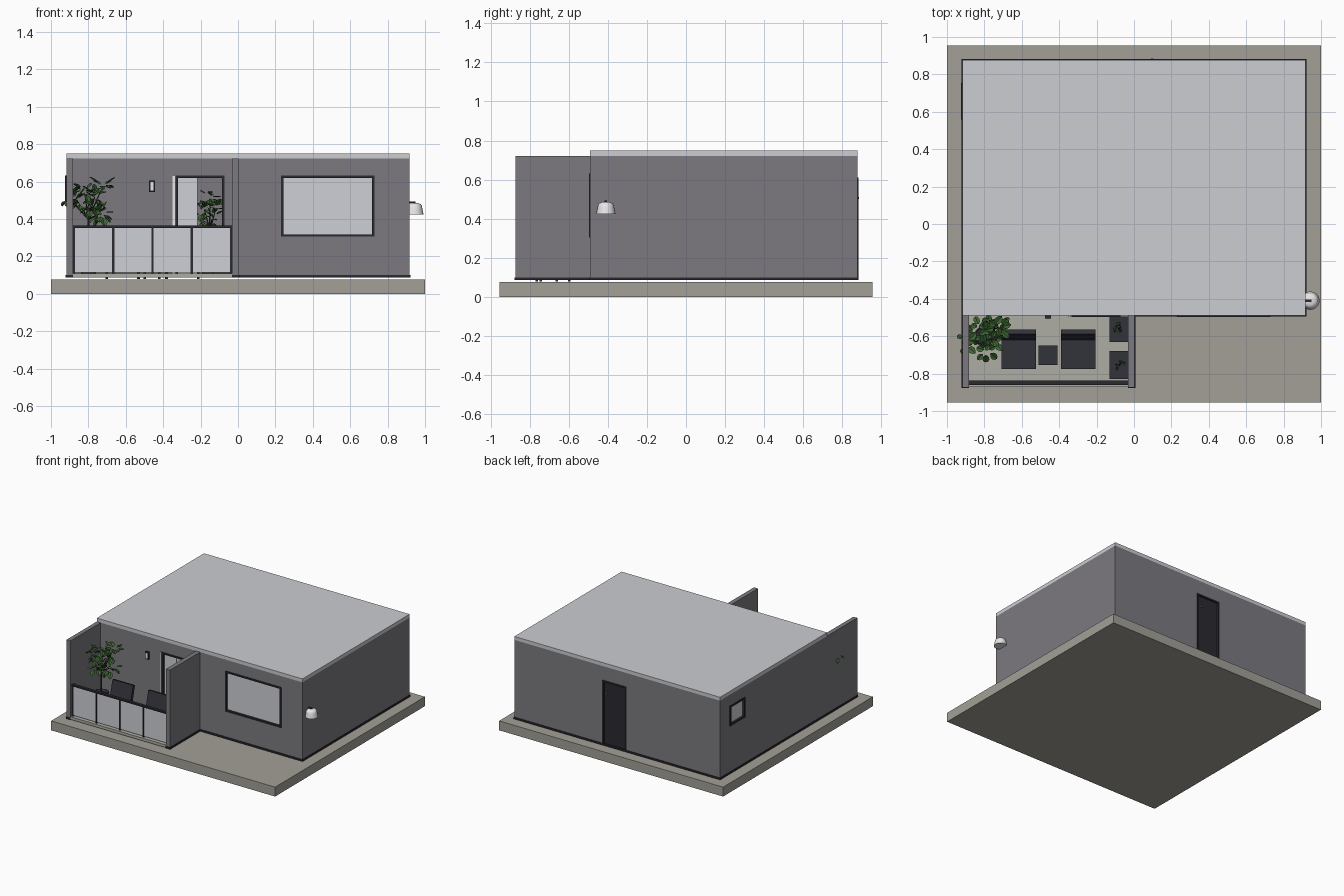
import bpy, bmesh, math, random
from mathutils import Vector, Matrix

if "Cube" in bpy.data.objects:
    bpy.data.objects.remove(bpy.data.objects["Cube"])

random.seed(4)

def mat(name, r, g, b):
    m = bpy.data.materials.new(name)
    m.diffuse_color = (r, g, b, 1)
    m.use_nodes = True
    m.node_tree.nodes["Principled BSDF"].inputs["Base Color"].default_value = m.diffuse_color
    return m

WALL = mat("wall_grey", .20, .195, .215)
ROOF = mat("roof_pale_grey", .60, .61, .64)
SLAB = mat("slab_stone", .36, .35, .31)
TILE = mat("balcony_tile", .42, .42, .37)
DARK = mat("dark_trim", .023, .023, .030)
FABRIC = mat("dark_fabric", .032, .032, .043)
GLASS = mat("pale_glass", .62, .63, .67)
WHITE = mat("lamp_white", .80, .80, .80)
LEAF = mat("leaf_green", .045, .13, .030)
BARK = mat("bark", .035, .028, .022)

def finish(name, bm, material):
    me = bpy.data.meshes.new(name)
    bm.to_mesh(me)
    bm.free()
    me.materials.append(material)
    ob = bpy.data.objects.new(name, me)
    bpy.context.collection.objects.link(ob)
    return ob

def boxes(name, material, *items):
    """One object from boxes given as (x0, x1, y0, y1, z0, z1)."""
    bm = bmesh.new()
    for x0, x1, y0, y1, z0, z1 in items:
        m = (Matrix.Translation(((x0 + x1) / 2, (y0 + y1) / 2, (z0 + z1) / 2))
             @ Matrix.Diagonal((x1 - x0, y1 - y0, z1 - z0, 1)))
        bmesh.ops.create_cube(bm, size=1, matrix=m)
    return finish(name, bm, material)

def oriented(axis, a0, a1, c0, c1, z0, z1):
    """Box running along x or along y."""
    return (a0, a1, c0, c1, z0, z1) if axis == "x" else (c0, c1, a0, a1, z0, z1)

Z0, Z1, T = .086, .722, .035        # wall bottom, wall top, thickness
X, YF, YB = .918, -.49, .878        # house outline

def wall(name, axis, a0, a1, c0, c1, openings=()):
    parts, a = [], a0
    for lo, hi, zl, zh in openings:
        parts.append(oriented(axis, a, lo, c0, c1, Z0, Z1))
        parts.append(oriented(axis, lo, hi, c0, c1, zh, Z1))
        if zl > Z0:
            parts.append(oriented(axis, lo, hi, c0, c1, Z0, zl))
        a = hi
    parts.append(oriented(axis, a, a1, c0, c1, Z0, Z1))
    boxes(name, WALL, *parts)

def frame(name, axis, lo, hi, zl, zh, c0, c1, w=.013):
    boxes(name, DARK,
          oriented(axis, lo, lo + w, c0, c1, zl, zh),
          oriented(axis, hi - w, hi, c0, c1, zl, zh),
          oriented(axis, lo + w, hi - w, c0, c1, zh - w, zh),
          oriented(axis, lo + w, hi - w, c0, c1, zl, zl + w))

# ground slab and roof
boxes("ground_slab", SLAB, (-1, 1, -.955, .955, 0, .076))
boxes("roof", ROOF, (-X, X, YF, YB, Z1, .75))

# house walls with openings
GLASS_DOOR = (-.335, -.072, Z0, .632)
BIG_WINDOW = (.23, .73, .305, .632)
SIDE_WINDOW = (.56, .755, .47, .632)
BACK_DOOR = (-.085, .13, Z0, .61)
wall("front_wall", "x", -X, X, YF, YF + T, (GLASS_DOOR, BIG_WINDOW))
wall("back_wall", "x", -X, X, YB - T, YB, (BACK_DOOR,))
wall("left_wall", "y", YF + T, YB - T, -X, -X + T, (SIDE_WINDOW,))
wall("right_wall", "y", YF + T, YB - T, X - T, X)
wall("balcony_left_wall", "y", -.873, YF, -X, -X + T)
wall("balcony_right_wall", "y", -.873, YF, -.032, .004)

# skirting strips just proud of the walls
S, ZS = .005, .1
boxes("skirting", DARK,
      (.004, X + S, YF - S, YF, Z0, ZS),
      (X, X + S, YF, YB + S, Z0, ZS),
      (-X - S, BACK_DOOR[0], YB, YB + S, Z0, ZS),
      (BACK_DOOR[1], X, YB, YB + S, Z0, ZS),
      (-X - S, -X, -.873, YB, Z0, ZS),
      (-.032, .004 + S, -.873 - S, -.873, Z0, ZS),
      (.004, .004 + S, -.873, YF - S, Z0, ZS),
      (-X - S, -X + T, -.873 - S, -.873, Z0, ZS))

# windows
frame("big_window_frame", "x", *BIG_WINDOW, YF - .006, YF + T)
boxes("big_window_glass", GLASS, (.24, .72, YF + .012, YF + .018, .315, .622))
frame("side_window_frame", "y", *SIDE_WINDOW, -X - .006, -X + T)
boxes("side_window_glass", GLASS, (-X + .012, -X + .018, .57, .745, .48, .622))

# balcony sliding door: frame, one closed pane, open half
frame("glass_door_frame", "x", *GLASS_DOOR, YF - .006, YF + T)
boxes("glass_door_pane", GLASS, (-.323, -.216, YF + .012, YF + .018, .1, .62))
boxes("door_side_strip", WHITE, (-.35, -.337, YF - .008, YF, .1, .63))

# back door with handle
frame("back_door_frame", "x", *BACK_DOOR, YB - T, YB + .005)
boxes("back_door_leaf", DARK, (-.073, .118, YB - .025, YB - .008, .098, .598))
boxes("back_door_handle", WALL, (.09, .105, YB - .008, YB + .008, .5, .512))

# balcony floor and glass railing
boxes("balcony_floor", TILE, (-X + T, -.032, -.872, YF, Z0, .108))
posts = [-.883 + i * (.851 - .012) / 4 for i in range(5)]
boxes("railing_frame", DARK,
      (-.883, -.032, -.862, -.838, .352, .364),
      *[(x, x + .012, -.857, -.843, .108, .352) for x in posts])
boxes("railing_glass", GLASS,
      *[(x + .012, x + .012 + .198, -.853, -.847, .115, .352) for x in posts[:4]])

# lounge chairs
for i, x in enumerate((-.617, -.297)):
    w, n = .092, ("left", "right")[i]
    boxes(n + "_chair_seat", FABRIC, (x - w, x + w, -.775, -.59, .18, .22))
    boxes(n + "_chair_legs", DARK,
          *[(lx, lx + .014, ly, ly + .014, .078, .18)
            for lx in (x - w, x + w - .014) for ly in (-.77, -.604)])
    back = boxes(n + "_chair_back", FABRIC, (-w, w, -.013, .013, 0, .15))
    back.location = (x, -.612, .20)
    back.rotation_euler = (-.24, 0, 0)

# side table
boxes("side_table", FABRIC, (-.51, -.41, -.755, -.65, .19, .205),
      *[(x, x + .012, y, y + .012, .078, .19) for x in (-.505, -.427) for y in (-.75, -.667)])

# planter boxes
boxes("planters", FABRIC, (-.13, -.033, -.63, -.495, .108, .25),
      (-.13, -.033, -.83, -.68, .108, .25))

# balcony sconce
boxes("sconce_body", DARK, (-.475, -.445, YF - .016, YF, .545, .605))
boxes("sconce_light", WHITE, (-.468, -.452, YF - .019, YF - .016, .553, .597))

def lathe(name, material, loc, profile, n=24):
    bm = bmesh.new()
    rings = [[bm.verts.new((loc[0] + r * math.cos(2 * math.pi * k / n),
                            loc[1] + r * math.sin(2 * math.pi * k / n), loc[2] + z))
              for k in range(n)] for r, z in profile]
    for a, b in zip(rings, rings[1:]):
        for k in range(n):
            bm.faces.new((a[k], a[(k + 1) % n], b[(k + 1) % n], b[k]))
    bm.faces.new(rings[0][::-1])
    bm.faces.new(rings[-1])
    for f in bm.faces:
        f.smooth = len(f.verts) == 4
    return finish(name, bm, material)

# outdoor wall lamp on the right side
lathe("wall_lamp_shade", WHITE, (.943, -.41, .425),
      [(.049, 0), (.043, .03), (.040, .045), (.034, .054), (.022, .059), (.006, .061)])
boxes("wall_lamp_arm", DARK, (X, .95, -.416, -.404, .484, .492))

def leaf(bm, pos, direction, size):
    """Pointed oval leaf folded along its midrib."""
    d = direction.normalized()
    side = d.cross(Vector((0, 0, 1)))
    side = side.normalized() if side.length > .01 else Vector((1, 0, 0))
    up = side.cross(d)
    rib = [bm.verts.new(pos + d * size * t) for t in (0, .5, 1)]
    for s in (1, -1):
        edge = [bm.verts.new(pos + d * size * t + (side * s * w + up * .1) * size)
                for t, w in ((.2, .27), (.55, .34), (.85, .2))]
        bm.faces.new((rib[0], edge[0], edge[1], rib[1]))
        bm.faces.new((rib[1], edge[1], edge[2], rib[2]))

def plant(name, root, fork, tips, count, spread, size):
    bm = bmesh.new()
    for tip in map(Vector, tips):
        for _ in range(count):
            off = Vector([random.uniform(-1, 1) for _ in range(3)])
            leaf(bm, tip + off * spread, off + Vector((0, 0, -.25)), size * random.uniform(.8, 1.2))
    finish(name + "_leaves", bm, LEAF)
    # stems as a bevelled curve
    cu = bpy.data.curves.new(name + "_stems", "CURVE")
    cu.dimensions, cu.bevel_depth, cu.bevel_resolution = "3D", .005, 1
    for a, b in [(root, fork)] + [(fork, t) for t in tips]:
        sp = cu.splines.new("POLY")
        sp.points.add(1)
        sp.points[0].co, sp.points[1].co = (*a, 1), (*b, 1)
        sp.points[1].radius = 1 if b == fork else .4
    cu.materials.append(BARK)
    bpy.context.collection.objects.link(bpy.data.objects.new(name + "_stems", cu))

# large balcony plant in a pot
POT = [(.04, 0), (.055, .12), (.048, .12), (.046, .1)]
lathe("balcony_pot", FABRIC, (-.8, -.6, .108), POT)
plant("balcony_plant", (-.8, -.6, .2), (-.8, -.6, .40),
      [(-.725, -.55, .57), (-.765, -.56, .52), (-.86, -.60, .50), (-.91, -.635, .515),
       (-.76, -.62, .42), (-.79, -.675, .46), (-.82, -.56, .54), (-.73, -.57, .43)],
      11, .028, .048)

# indoor plant seen through the open door
lathe("indoor_pot", FABRIC, (-.15, -.36, .086), POT)
plant("indoor_plant", (-.15, -.36, .19), (-.15, -.36, .34),
      [(-.18, -.35, .45), (-.12, -.37, .45), (-.15, -.36, .51), (-.14, -.33, .40)],
      12, .03, .04)

# small planter greens
for n, y in (("rear", -.56), ("front", -.755)):
    plant(n + "_planter_greens", (-.08, y, .24), (-.08, y, .26),
          [(-.085, y, .275), (-.072, y + .01, .28)], 4, .012, .02)
